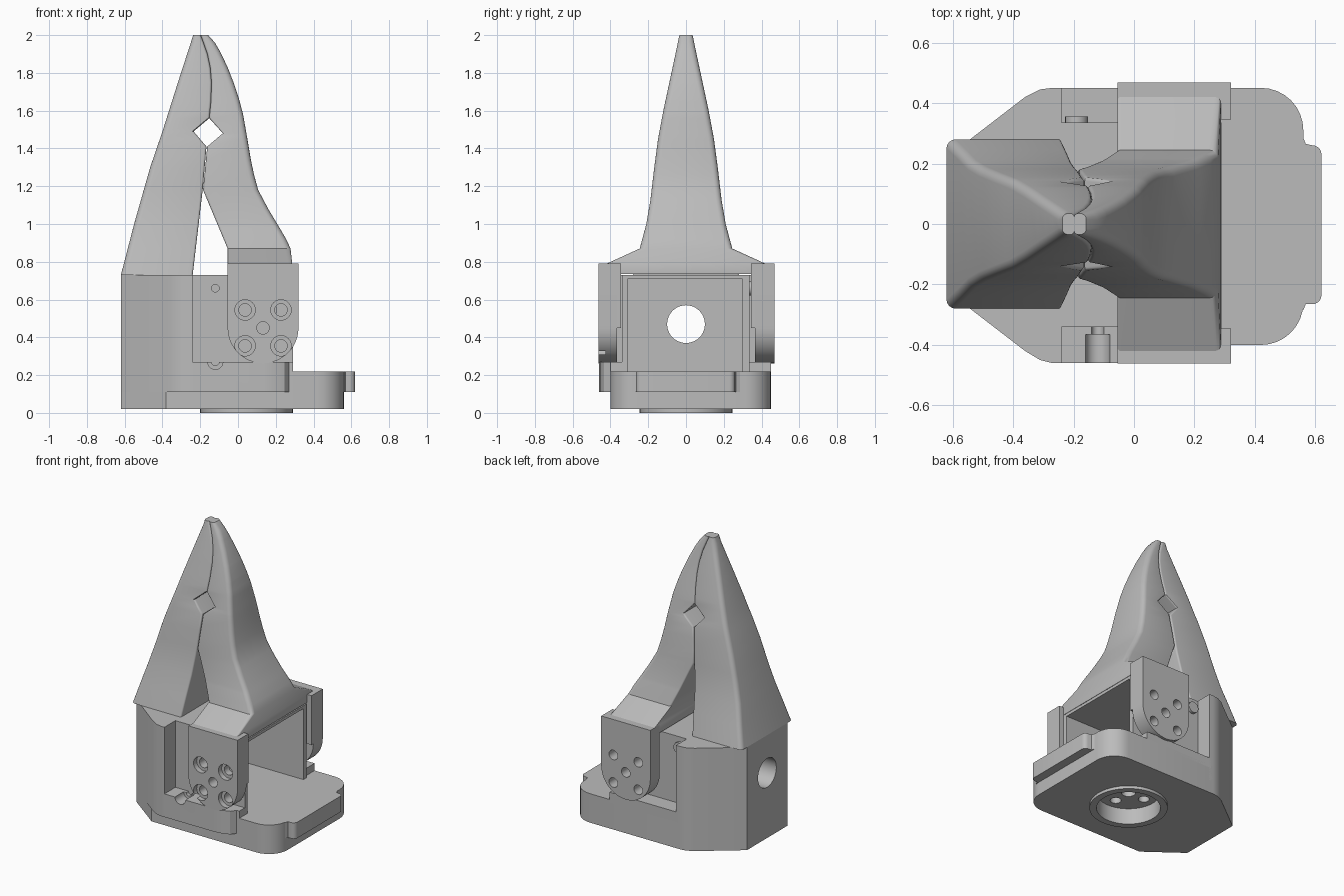
import bpy, bmesh, math
from mathutils import Vector

if "Cube" in bpy.data.objects:
    bpy.data.objects.remove(bpy.data.objects["Cube"])

mat = bpy.data.materials.new("plain grey")
mat.diffuse_color = (0.5, 0.5, 0.5, 1)
mat.use_nodes = True
mat.node_tree.nodes["Principled BSDF"].inputs["Base Color"].default_value = mat.diffuse_color


def finish(name, bm):
    bmesh.ops.recalc_face_normals(bm, faces=bm.faces)
    me = bpy.data.meshes.new(name)
    bm.to_mesh(me)
    bm.free()
    me.materials.append(mat)
    ob = bpy.data.objects.new(name, me)
    bpy.context.collection.objects.link(ob)
    return ob


def loft(name, rings):
    """Closed solid through equal-length rings of points."""
    bm = bmesh.new()
    vs = [[bm.verts.new(p) for p in r] for r in rings]
    n = len(vs[0])
    for a, b in zip(vs, vs[1:]):
        for i in range(n):
            j = (i + 1) % n
            bm.faces.new((a[i], a[j], b[j], b[i]))
    bm.faces.new(vs[0])
    bm.faces.new(vs[-1])
    return finish(name, bm)


def prism(name, pts, lo, hi, axis="z"):
    """Extrude a 2D outline along one axis."""
    place = {"x": lambda u, v, t: (t, u, v),
             "y": lambda u, v, t: (u, t, v),
             "z": lambda u, v, t: (u, v, t)}[axis]
    return loft(name, [[place(u, v, t) for u, v in pts] for t in (lo, hi)])


def box(name, x0, x1, y0, y1, z0, z1):
    return prism(name, [(x0, y0), (x1, y0), (x1, y1), (x0, y1)], z0, z1)


def arc(cx, cy, r, a0, a1, n=8):
    return [(cx + r * math.cos(math.radians(a0 + (a1 - a0) * i / n)),
             cy + r * math.sin(math.radians(a0 + (a1 - a0) * i / n))) for i in range(n + 1)]


def cyl(name, u, v, r, lo, hi, axis, n=32):
    return prism(name, arc(u, v, r, 0, 360, n)[:-1], lo, hi, axis)


def cut(ob, cutters):
    """Subtract the cutters, then throw them away."""
    for c in cutters:
        m = ob.modifiers.new("cut", "BOOLEAN")
        m.operation, m.solver, m.object = "DIFFERENCE", "EXACT", c
        c.hide_render = True
    dg = bpy.context.evaluated_depsgraph_get()
    me = bpy.data.meshes.new_from_object(ob.evaluated_get(dg))
    ob.modifiers.clear()
    ob.data = me
    for c in cutters:
        bpy.data.objects.remove(c)


# Base plate with rounded right corners and a round mounting recess below
outline = ([(-0.62, 0.22), (-0.62, -0.22), (-0.38, -0.40)]
           + arc(0.42, -0.26, 0.14, -90, 0) + arc(0.42, 0.31, 0.14, 0, 90)
           + [(-0.27, 0.45), (-0.31, 0.445), (-0.36, 0.42)])
plate = prism("base_plate", outline, 0.02, 0.22)
recess = [cyl("c", 0.045, 0, 0.2, -0.05, 0.11, "z", 48),
          cyl("c", 0.045, 0, 0.045, 0.05, 0.17, "z")]
for k in range(4):
    a = math.pi / 2 * k
    recess.append(cyl("c", 0.045 + 0.125 * math.cos(a), 0.125 * math.sin(a),
                      0.035, 0.05, 0.17, "z", 20))
cut(plate, recess)
ring = cyl("mounting_ring", 0.045, 0, 0.245, 0, 0.03, "z", 48)
cut(ring, [cyl("c", 0.045, 0, 0.2, -0.05, 0.1, "z", 48)])

# Tab on the right end
prism("end_tab", [(0.5, -0.285), (0.56, -0.285), (0.568, -0.265)]
      + arc(0.59, -0.235, 0.03, -90, 0, 5) + arc(0.59, 0.23, 0.03, 0, 90, 5)
      + [(0.568, 0.265), (0.56, 0.285), (0.5, 0.285)], 0.11, 0.22)


def cavity():
    return [box("c", -0.3, 0.5, -0.31, 0.30, 0.22, 0.71),
            cyl("c", 0, 0.47, 0.1, -0.9, 0.5, "x", 40)]


# Left housing block and the thin-walled motor bay behind it
block = prism("housing_block", [
    (-0.62, 0.22), (-0.62, -0.22), (-0.36, -0.42), (-0.31, -0.45), (-0.27, -0.46),
    (-0.24, -0.46), (-0.24, 0.45), (-0.27, 0.45), (-0.31, 0.445), (-0.36, 0.42)], 0.11, 0.73)
cut(block, cavity())
bay = box("motor_bay", -0.25, 0.29, -0.34, 0.335, 0.2, 0.73)
cut(bay, cavity() + [cyl("c", -0.12, 0.66, 0.02, -0.4, -0.32, "y", 16)])

# Side ledges under the swinging lugs; the front one has a screw groove
ledge = prism("front_ledge", [(-0.25, -0.33), (-0.25, -0.46), (0.14, -0.46), (0.2, -0.452),
                              (0.245, -0.435), (0.27, -0.40), (0.29, -0.40), (0.29, -0.33)],
              0.11, 0.27)
cut(ledge, [cyl("c", -0.12, 0.27, 0.04, -0.5, -0.365, "y", 24),
            cyl("c", -0.12, 0.27, 0.02, -0.4, -0.32, "y", 16)])
box("back_ledge", -0.25, 0.27, 0.325, 0.45, 0.2, 0.27)
cyl("back_screw_head", -0.19, 0.66, 0.038, 0.32, 0.355, "y", 20)


# Fingers: rounded rectangular sections stacked along z
def lerp(table, z):
    for (z0, a), (z1, b) in zip(table, table[1:]):
        if z <= z1:
            return a + (b - a) * (z - z0) / (z1 - z0)
    return table[-1][1]


def section(z, x0, x1, w, r0, r1):
    r0, r1 = (min(r, w * 0.8, (x1 - x0) * 0.48) for r in (r0, r1))
    pts = (arc(x0 + r0, -w + r0, r0, 180, 270, 4) + arc(x1 - r1, -w + r1, r1, 270, 360, 4)
           + arc(x1 - r1, w - r1, r1, 0, 90, 4) + arc(x0 + r0, w - r0, r0, 90, 180, 4))
    return [(x, y, z) for x, y in pts]


half_width = [(0.73, 0.28), (0.87, 0.245), (1.0, 0.21), (1.13, 0.188), (1.3, 0.168),
              (1.45, 0.148), (1.6, 0.12), (1.74, 0.09), (1.88, 0.06), (2.0, 0.035)]
seam = [(1.56, -0.152), (1.65, -0.143), (1.75, -0.14), (1.83, -0.147),
        (1.9, -0.162), (1.96, -0.183), (2.0, -0.198)]
left_outer = [(0.73, -0.62), (1.0, -0.55), (1.3, -0.465), (1.49, -0.40),
              (1.75, -0.318), (2.0, -0.237)]
left_inner = [(0.73, -0.24), (1.18, -0.187), (1.41, -0.167), (1.49, -0.235)] + seam
right_inner = [(0.87, -0.055), (1.18, -0.185), (1.41, -0.163), (1.48, -0.08)] + seam
right_outer = [(0.87, 0.278), (0.92, 0.255), (0.98, 0.22), (1.08, 0.16), (1.18, 0.107),
               (1.26, 0.085), (1.34, 0.068), (1.46, 0.048), (1.58, 0.027), (1.66, 0.006),
               (1.74, -0.02), (1.83, -0.055), (1.91, -0.093), (1.96, -0.122), (2.0, -0.158)]


def levels(*tables):
    return sorted({z for t in tables for z, _ in t})


loft("fixed_finger", [
    section(z, lerp(left_outer, z), lerp(left_inner, z), lerp(half_width, z), 0.03, 0.012)
    for z in levels(left_outer, left_inner, half_width)])

bridge = [section(z, -0.055, 0.287, 0.42, 0.012, 0.02) for z in (0.735, 0.79)]
loft("moving_finger", bridge + [
    section(z, lerp(right_inner, z), lerp(right_outer, z), lerp(half_width, z), 0.012, 0.03)
    for z in levels(right_inner, right_outer, half_width) if z >= 0.87])

# Lugs that carry the moving finger, with bolt holes
lug_shape = [(0.32, 0.79), (-0.055, 0.79)] + arc(0.1325, 0.45, 0.1875, 180, 360, 24)
bolts = [(x, z) for x in (0.0375, 0.2275) for z in (0.355, 0.545)]
for name, y0, y1 in (("front_lug", -0.462, -0.365), ("back_lug", 0.365, 0.468)):
    lug = prism(name, lug_shape, y0, y1, "y")
    holes = [cyl("c", x, z, 0.033, y0 - 0.05, y1 + 0.05, "y", 20)
             for x, z in bolts + [(0.1325, 0.45)]]
    if y0 < 0:
        holes += [cyl("c", x, z, 0.054, y0 - 0.05, y0 + 0.035, "y", 24) for x, z in bolts]
    cut(lug, holes)
    s = -1 if y0 < 0 else 1
    box(name + "_top_web", 0.2, 0.32, min(s * 0.345, s * 0.38), max(s * 0.345, s * 0.38),
        0.45, 0.79)

# Smooth shading with crisp edges
for ob in bpy.context.scene.objects:
    ob.select_set(True)
    bpy.context.view_layer.objects.active = ob
bpy.ops.object.shade_smooth_by_angle(angle=math.radians(30))
